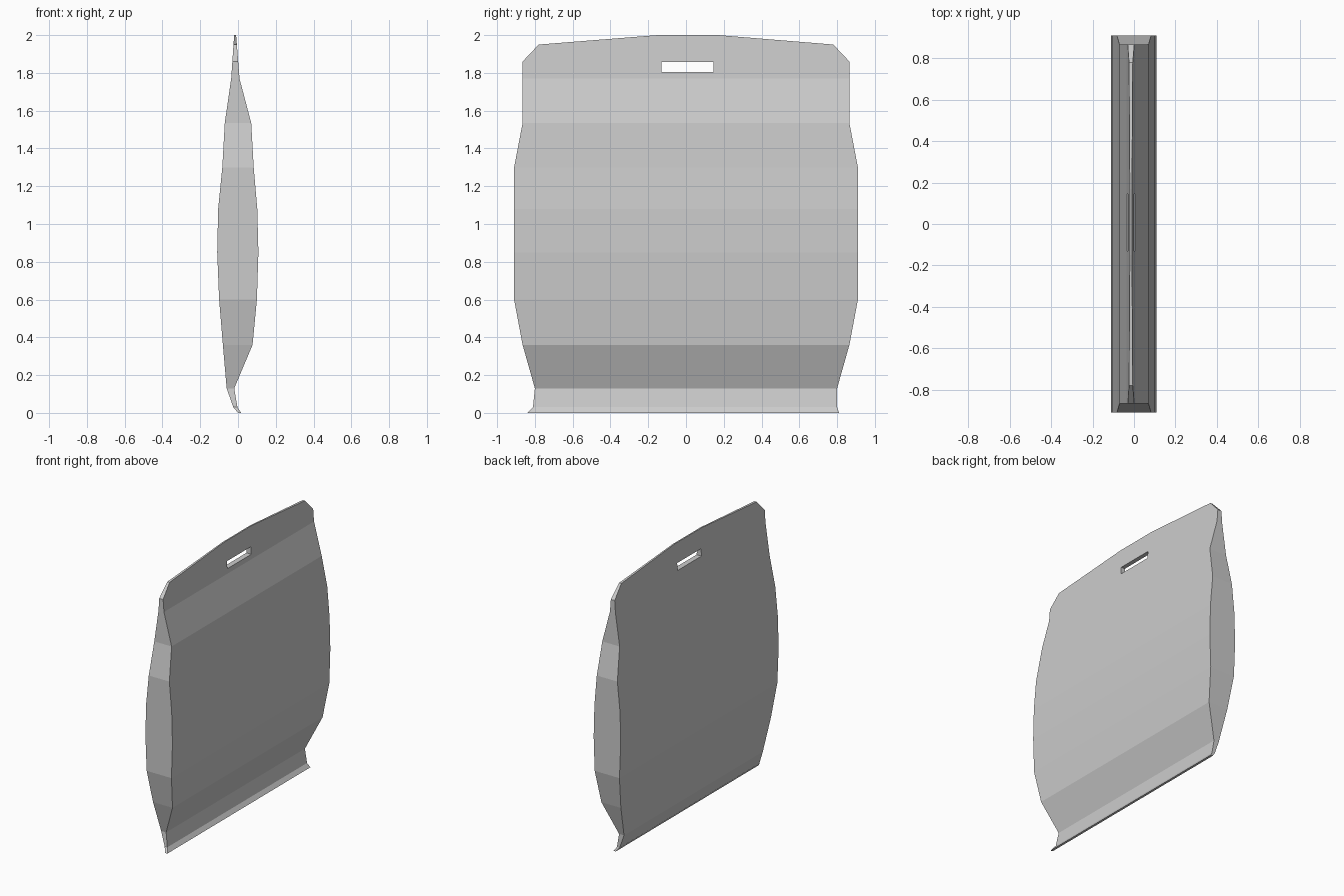
import bpy, bmesh

if "Cube" in bpy.data.objects:
    bpy.data.objects.remove(bpy.data.objects["Cube"], do_unlink=True)

grey = bpy.data.materials.new("light grey")
grey.use_nodes = True
color = (0.6, 0.6, 0.6, 1)
grey.diffuse_color = color
grey.node_tree.nodes["Principled BSDF"].inputs["Base Color"].default_value = color

# Cross-sections from the bottom up: z, x min, x max, y min, y max
SECTIONS = [
    (0.00, 0.00, 0.017, -0.84, 0.81),
    (0.03, -0.025, -0.003, -0.81, 0.80),
    (0.13, -0.06, -0.02, -0.80, 0.80),
    (0.36, -0.08, 0.077, -0.865, 0.865),
    (0.60, -0.10, 0.10, -0.91, 0.91),
    (0.85, -0.11, 0.108, -0.91, 0.91),
    (1.08, -0.105, 0.102, -0.91, 0.91),
    (1.30, -0.083, 0.083, -0.91, 0.91),
    (1.535, -0.07, 0.07, -0.865, 0.865),
    (1.77, -0.036, 0.008, -0.865, 0.865),
    (1.86, -0.03, 0.001, -0.865, 0.865),
    (1.95, -0.024, -0.006, -0.78, 0.78),
    (2.00, -0.02, -0.01, -0.15, 0.17),
]


def loft(name, sections):
    """Join rectangular sections into a closed flat-shaded body."""
    bm = bmesh.new()
    rings = [[bm.verts.new(p) for p in
              ((x0, y0, z), (x1, y0, z), (x1, y1, z), (x0, y1, z))]
             for z, x0, x1, y0, y1 in sections]
    for low, high in zip(rings, rings[1:]):
        for i in range(4):
            j = (i + 1) % 4
            bm.faces.new((low[i], low[j], high[j], high[i]))
    bm.faces.new(rings[0][::-1])
    bm.faces.new(rings[-1])
    bmesh.ops.recalc_face_normals(bm, faces=bm.faces)
    mesh = bpy.data.meshes.new(name)
    bm.to_mesh(mesh)
    bm.free()
    mesh.materials.append(grey)
    obj = bpy.data.objects.new(name, mesh)
    bpy.context.collection.objects.link(obj)
    return obj


# Padded panel
panel = loft("padded_panel", SECTIONS)

# Handle slot cut through the thin top
cutter = loft("handle_slot_cutter", [(1.805, -0.2, 0.2, -0.13, 0.145),
                                     (1.858, -0.2, 0.2, -0.13, 0.145)])
cutter.hide_render = True
cutter.hide_viewport = True
cutter.display_type = 'WIRE'
slot = panel.modifiers.new("handle slot", 'BOOLEAN')
slot.operation = 'DIFFERENCE'
slot.solver = 'EXACT'
slot.object = cutter
